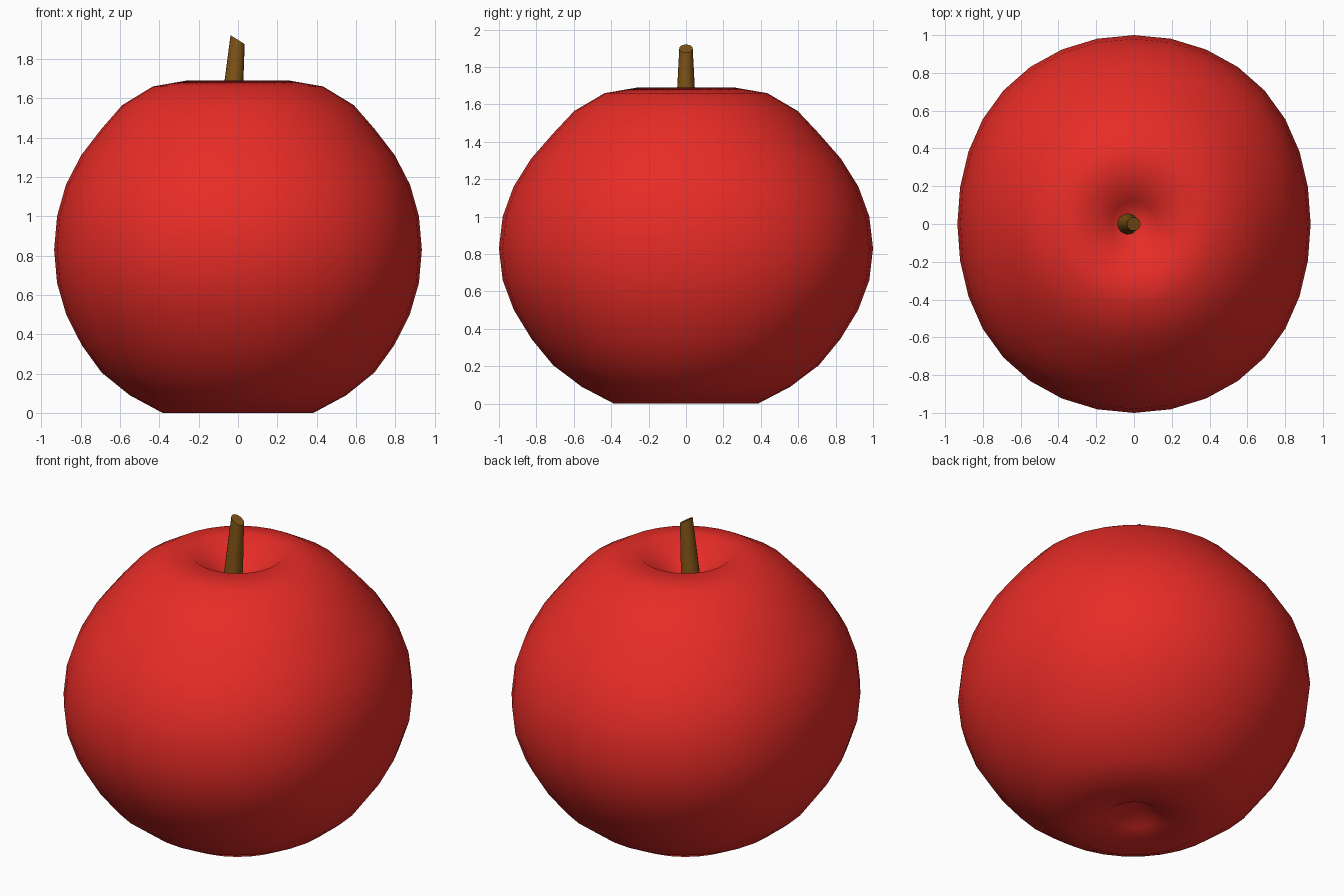
import bpy, bmesh, math

if "Cube" in bpy.data.objects:
    bpy.data.objects.remove(bpy.data.objects["Cube"])

SEG = 32


def material(name, rgb):
    m = bpy.data.materials.new(name)
    m.diffuse_color = (*rgb, 1)
    m.use_nodes = True
    m.node_tree.nodes["Principled BSDF"].inputs["Base Color"].default_value = m.diffuse_color
    return m


def loft(name, rings, mat, caps=None):
    """Skin a list of rings; caps = (start point, end point) for fan ends, else n-gons."""
    bm = bmesh.new()
    loops = [[bm.verts.new(p) for p in ring] for ring in rings]
    n = len(loops[0])
    for a, b in zip(loops, loops[1:]):
        for i in range(n):
            j = (i + 1) % n
            bm.faces.new((a[i], a[j], b[j], b[i]))
    if caps:
        for loop, point in zip((loops[0], loops[-1]), caps):
            pole = bm.verts.new(point)
            for i in range(n):
                bm.faces.new((loop[i], loop[(i + 1) % n], pole))
    else:
        bm.faces.new(loops[0])
        bm.faces.new(loops[-1])
    bmesh.ops.recalc_face_normals(bm, faces=bm.faces)
    me = bpy.data.meshes.new(name)
    bm.to_mesh(me)
    bm.free()
    me.materials.append(mat)
    ob = bpy.data.objects.new(name, me)
    bpy.context.collection.objects.link(ob)
    for p in me.polygons:
        p.use_smooth = True
    return ob


# Fruit body: revolved profile (radius, z), sides slightly flattened in x
profile = [(.14, .04), (.385, 0), (.557, .09), (.71, .205), (.825, .345),
           (.92, .50), (.98, .66), (1, .83), (.98, 1.0), (.922, 1.16),
           (.828, 1.31), (.71, 1.445), (.597, 1.565), (.435, 1.66),
           (.26, 1.69), (.12, 1.57)]


def body_ring(r, z):
    pts = []
    for i in range(SEG):
        a = 2 * math.pi * i / SEG
        x, y = r * math.cos(a), r * math.sin(a)
        pts.append((x * (1 - .065 * abs(x) ** 3), y, z))
    return pts


loft("apple_body", [body_ring(r, z) for r, z in profile],
     material("red_skin", (.80, .025, .02)), ((0, 0, .15), (0, 0, 1.5)))


# Stem: leaning, tapered, with a slanted cut on top
def stem_ring(cx, z, r, slope):
    pts = []
    for i in range(16):
        a = 2 * math.pi * i / 16
        x, y = r * math.cos(a), r * math.sin(a)
        pts.append((cx + x, y, z - slope * x))
    return pts


stem = loft("stem", [stem_ring(-.038, 1.48, .058, 0), stem_ring(-.002, 1.898, .036, .62)],
            material("brown_stem", (.22, .09, .008)))
stem.data.polygons[-1].use_smooth = False
bpy.ops.object.select_all(action='DESELECT')
stem.select_set(True)
bpy.context.view_layer.objects.active = stem
bpy.ops.object.shade_smooth_by_angle(angle=math.radians(35))
